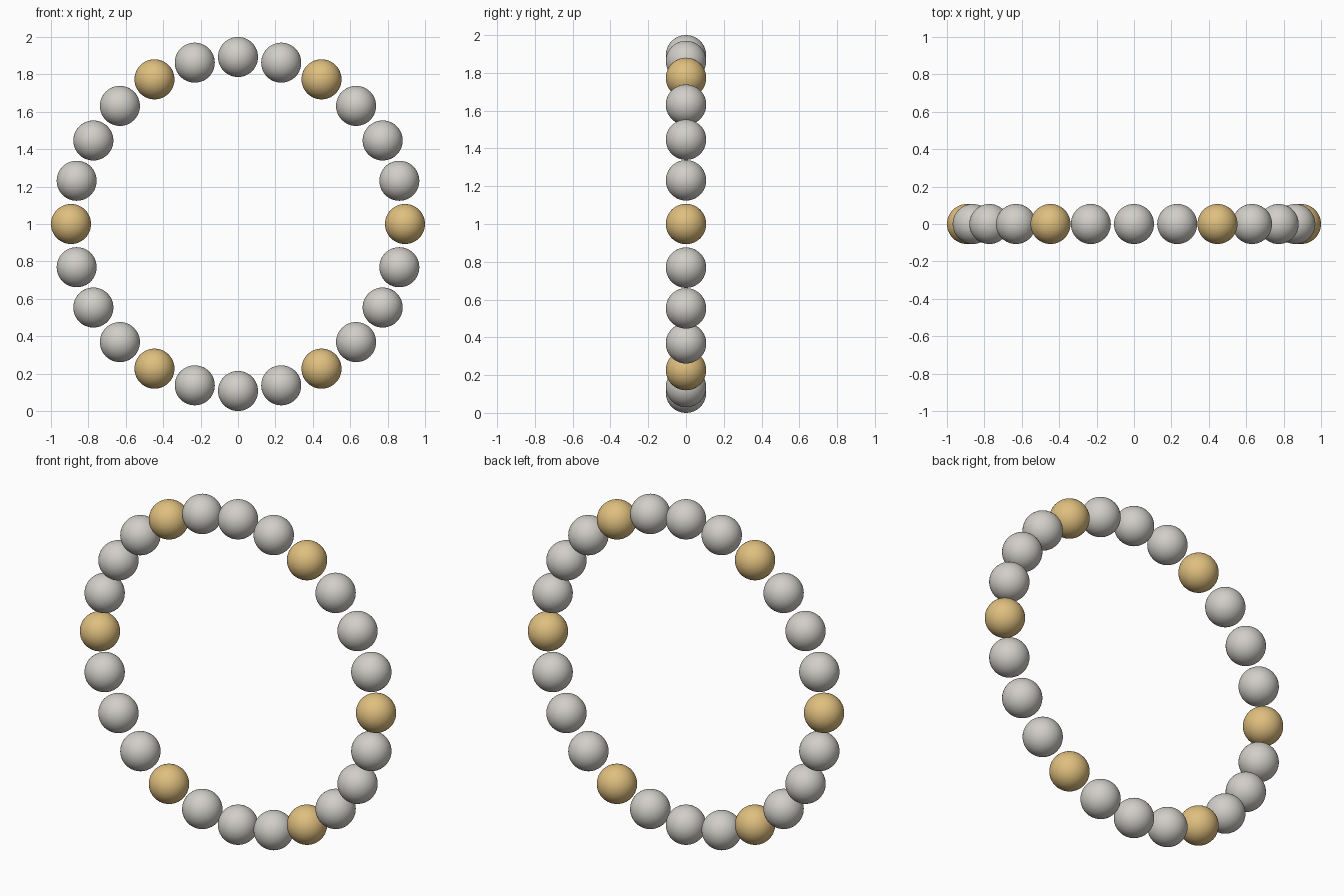
import bpy
from math import sin, cos, tau

cube = bpy.data.objects.get("Cube")
if cube:
    bpy.data.objects.remove(cube, do_unlink=True)

BEADS = 24
BEAD_RADIUS = 0.107
RING_RADIUS = 1 - BEAD_RADIUS


def material(name, color):
    mat = bpy.data.materials.new(name)
    mat.use_nodes = True
    mat.diffuse_color = color
    mat.node_tree.nodes["Principled BSDF"].inputs["Base Color"].default_value = color
    return mat


silver = material("silver", (0.64, 0.62, 0.58, 1))
gold = material("gold", (0.74, 0.52, 0.21, 1))


def bead_mesh(name, mat):
    bpy.ops.mesh.primitive_uv_sphere_add(segments=48, ring_count=24, radius=BEAD_RADIUS)
    obj = bpy.context.object
    bpy.ops.object.shade_smooth()
    mesh = obj.data
    mesh.name = name
    mesh.materials.append(mat)
    bpy.data.objects.remove(obj, do_unlink=True)
    return mesh


silver_bead = bead_mesh("silver_bead", silver)
gold_bead = bead_mesh("gold_bead", gold)

# Upright ring of beads, every fourth one gold
for i in range(BEADS):
    angle = tau * i / BEADS
    mesh = gold_bead if i % 4 == 0 else silver_bead
    bead = bpy.data.objects.new(f"{mesh.name}_{i + 1}", mesh)
    bead.location = (RING_RADIUS * cos(angle), 0, 1 + RING_RADIUS * sin(angle))
    bpy.context.collection.objects.link(bead)
